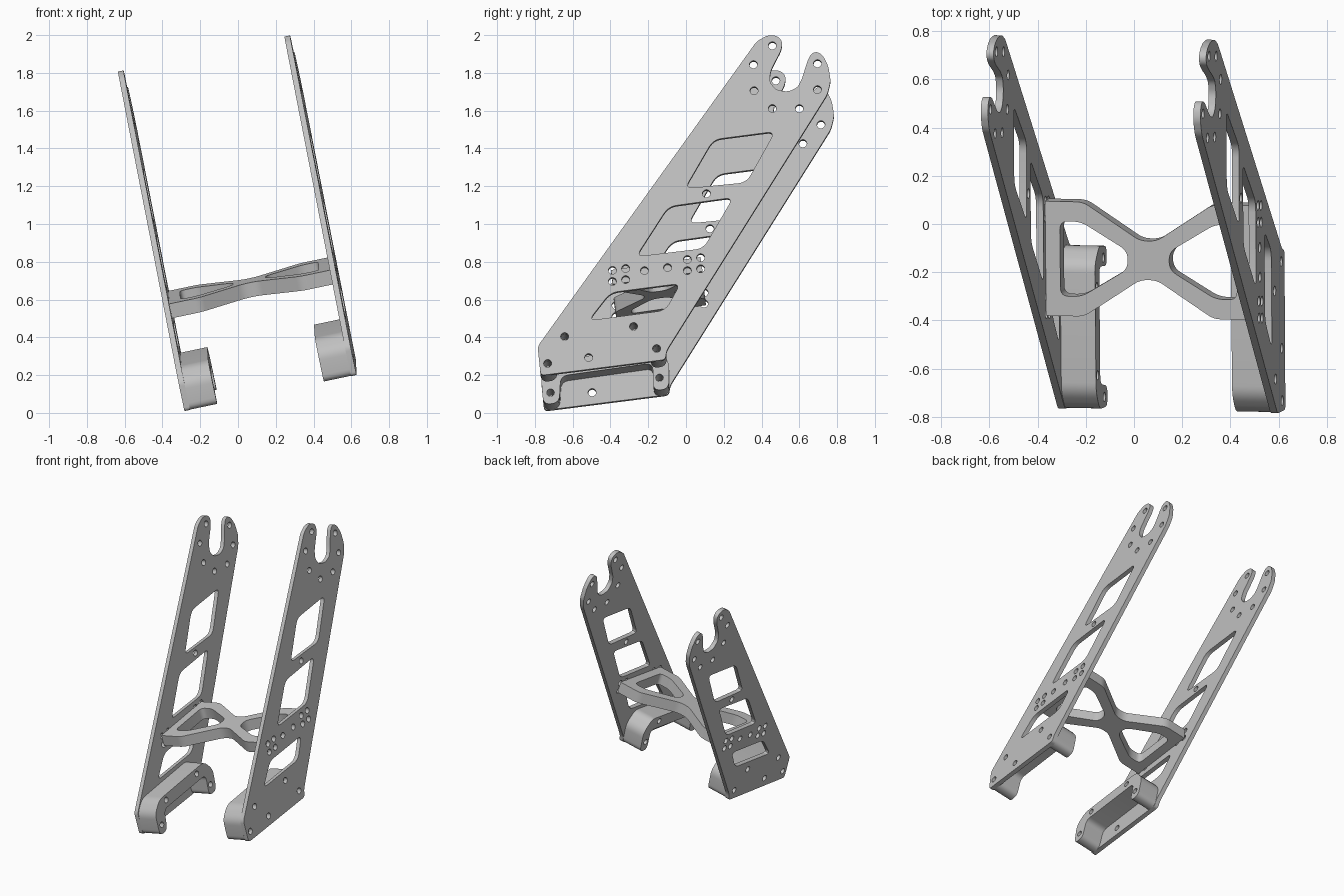
import bpy, bmesh, math
from mathutils import Matrix, Vector

cube = bpy.data.objects.get("Cube")
if cube:
    bpy.data.objects.remove(cube, do_unlink=True)

metal = bpy.data.materials.new("light_grey_metal")
metal.use_nodes = True
grey = (0.53, 0.53, 0.53, 1)
metal.diffuse_color = grey
metal.node_tree.nodes["Principled BSDF"].inputs["Base Color"].default_value = grey

# Assembly frame: U and V lie in the side plates, N is their normal
N = Vector((0.9785, -0.0205, 0.2055)).normalized()
U = (Vector((0, 1, 0)) - N * N.y).normalized()
V = N.cross(U)


def frame(x, y, z, origin):
    m = Matrix((x, y, z)).transposed().to_4x4()
    m.translation = origin
    return m


def rounded(points, cut, steps=6):
    """Closed outline with each corner replaced by a short curve."""
    out = []
    pts = [Vector(p) for p in points]
    for i, p in enumerate(pts):
        a, b = pts[i - 1] - p, pts[(i + 1) % len(pts)] - p
        start = p + a.normalized() * min(cut, a.length * 0.48)
        end = p + b.normalized() * min(cut, b.length * 0.48)
        for k in range(steps + 1):
            t = k / steps
            out.append(start * (1 - t) ** 2 + p * 2 * t * (1 - t) + end * t * t)
    return out


def circle(centre, r, n=20):
    return [Vector((centre[0] + r * math.cos(math.tau * k / n),
                    centre[1] + r * math.sin(math.tau * k / n))) for k in range(n)]


def slab(name, loops, thickness, matrix):
    """Flat part with openings, extruded evenly about its middle plane."""
    curve = bpy.data.curves.new(name, 'CURVE')
    curve.dimensions = '2D'
    curve.fill_mode = 'BOTH'
    curve.extrude = thickness / 2
    for loop in loops:
        s = curve.splines.new('POLY')
        s.points.add(len(loop) - 1)
        for pt, p in zip(s.points, loop):
            pt.co = (p[0], p[1], 0, 1)
        s.use_cyclic_u = True
    ob = bpy.data.objects.new(name, curve)
    bpy.context.collection.objects.link(ob)
    ob.matrix_world = matrix
    bpy.ops.object.select_all(action='DESELECT')
    ob.select_set(True)
    bpy.context.view_layer.objects.active = ob
    bpy.ops.object.convert(target='MESH')
    ob = bpy.context.view_layer.objects.active
    bm = bmesh.new()
    bm.from_mesh(ob.data)
    bmesh.ops.remove_doubles(bm, verts=bm.verts, dist=0.0002)
    bmesh.ops.recalc_face_normals(bm, faces=bm.faces)
    bm.to_mesh(ob.data)
    bm.free()
    ob.data.materials.clear()
    ob.data.materials.append(metal)
    bpy.ops.object.shade_smooth_by_angle(angle=math.radians(30))
    return ob


# Side plate outline: foot, rear edge, rear lobe, slot, front lobe
plate_edge = [
    (-.772, .222), (-.756, .065), (-.095, .148), (-.089, .197),
    (.762, 1.578), (.780, 1.649), (.768, 1.730), (.741, 1.786), (.710, 1.811),
    (.676, 1.800), (.655, 1.755), (.630, 1.670), (.606, 1.618), (.555, 1.594),
    (.490, 1.604), (.455, 1.650), (.463, 1.710), (.519, 1.822), (.524, 1.868),
    (.495, 1.898), (.445, 1.900), (.387, 1.866)]
windows = [
    [(.159, 1.337), (.485, 1.379), (.334, 1.104), (.008, 1.073)],
    [(-.079, .976), (.263, 1.023), (.106, .748), (-.250, .706)],
    [(-.386, .512), (-.016, .559), (-.095, .414), (-.502, .361)]]

# Bolt holes
bracket_holes = [(-.719, .130), (-.142, .208), (-.629, .275), (-.264, .328)]
plate_holes = bracket_holes + [
    (.471, 1.844), (.371, 1.742), (.374, 1.601), (.471, 1.504), (.614, 1.503),
    (.710, 1.605), (.710, 1.746), (.122, 1.045), (-.206, .630), (-.084, .646),
    (-.502, .161)]
for cu, cv in ((-.341, .607), (.056, .664)):
    for a in (-.035, .035):
        for b in (-.03, .03):
            plate_holes.append((cu + a, cv + b + a * .14))

plate_loops = [rounded(plate_edge, .022)]
plate_loops += [rounded(w, .045) for w in windows]
plate_loops += [circle(h, .021) for h in plate_holes]

# Foot bracket: an arch with two legs
arch = [
    (-.757, .065), (-.770, .222), (-.700, .302), (-.170, .379), (-.092, .300),
    (-.092, .148), (-.175, .138), (-.178, .288), (-.665, .220), (-.673, .075)]
arch_loops = [rounded(arch, .04)] + [circle(h, .02) for h in bracket_holes]

mid, half, thick, depth = .2055, .4655, .03, .147
for side, label in ((1, "left"), (-1, "right")):
    slab(label + "_side_plate", plate_loops, thick,
         frame(U, V, N, N * (mid + side * (half - thick / 2))))
    slab(label + "_foot_bracket", arch_loops, depth,
         frame(U, V, N, N * (mid + side * (half - thick - depth / 2))))

# Cross brace: X shape with a triangular opening at each end
tilt = math.atan2(.057, .397)
M = U * math.cos(tilt) + V * math.sin(tilt)
reach = half - thick
quarter = [(reach, .24), (.275, .24), (.035, .082)]
upper = quarter + [(-x, y) for x, y in reversed(quarter)]
x_edge = upper + [(-x, -y) for x, y in upper]
opening = [(.374, .157), (.285, .157), (.088, .038),
           (.088, -.038), (.285, -.157), (.374, -.157)]
brace_loops = [rounded(x_edge, .03),
               rounded(opening, .035),
               rounded([(-x, y) for x, y in opening], .035)]
# Square off the brace ends where they meet the plates
brace_loops[0] = [Vector((math.copysign(reach, p.x), math.copysign(.24, p.y)))
                  if abs(p.x) > reach - .031 and abs(p.y) > .2 else p
                  for p in brace_loops[0]]
clean = []
for p in brace_loops[0]:
    if not clean or (p - clean[-1]).length > .001:
        clean.append(p)
brace_loops[0] = clean
slab("cross_brace", brace_loops, .078,
     frame(N, M, N.cross(M), N * mid + U * -.142 + V * .635))
